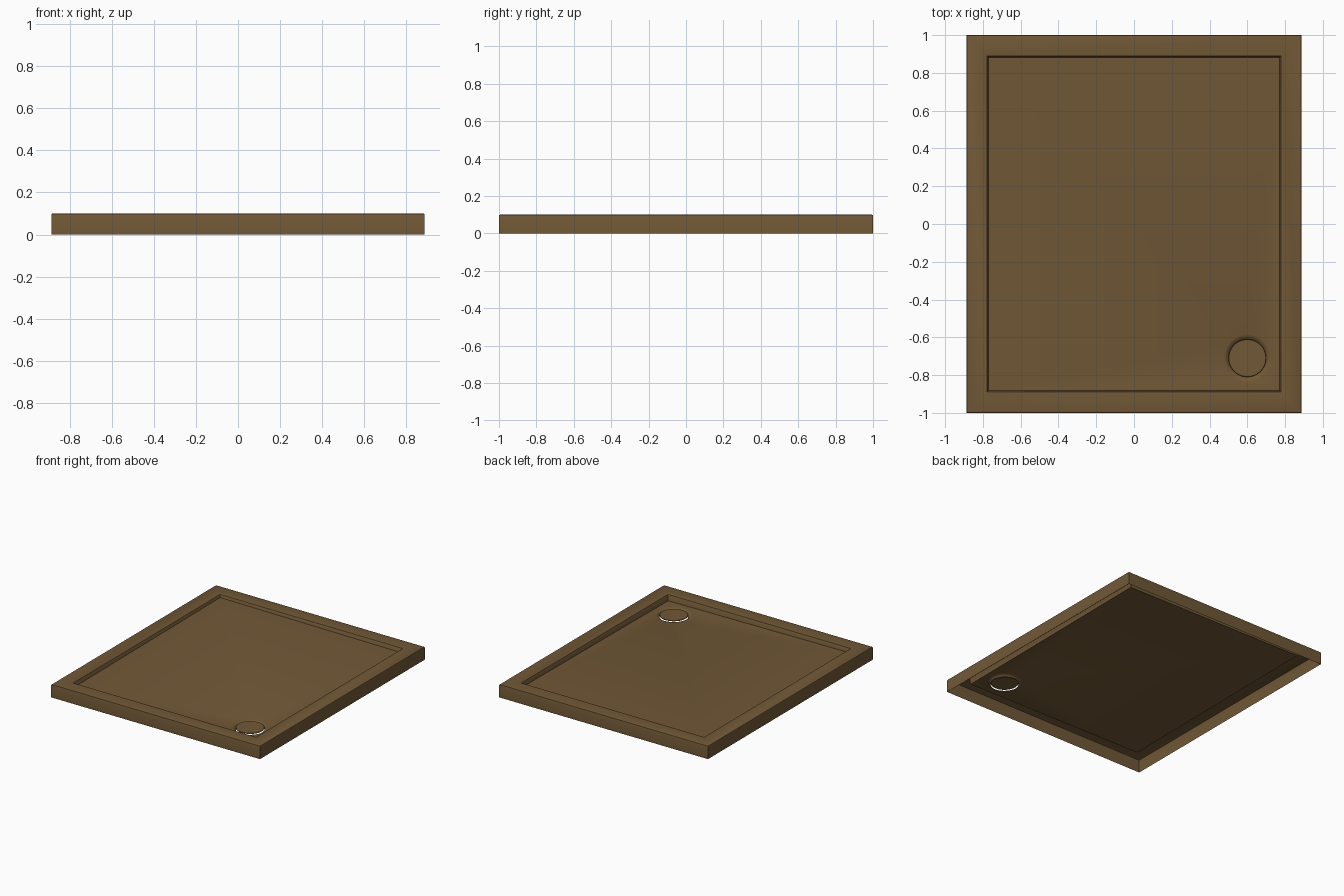
import bpy, bmesh, math

cube = bpy.data.objects.get("Cube")
if cube:
    bpy.data.objects.remove(cube, do_unlink=True)

brown = bpy.data.materials.new("warm brown")
brown.use_nodes = True
colour = (0.165, 0.098, 0.037, 1)
brown.diffuse_color = colour
brown.node_tree.nodes["Principled BSDF"].inputs["Base Color"].default_value = colour

HALF_X, HALF_Y, TOP = 0.887, 1.0, 0.1
DRAIN_X, DRAIN_Y, SEGMENTS = 0.6, -0.71, 48


def floor_z(x, y):
    """Floor plane, falling gently towards the drain corner."""
    return 0.067 - 0.008 * x + 0.007 * y


def rectangle(bm, inset, z=None):
    """Rectangular ring; without z it lies on the sloping floor."""
    x, y = HALF_X - inset, HALF_Y - inset
    corners = [(-x, -y), (x, -y), (x, y), (-x, y)]
    return [bm.verts.new((a, b, floor_z(a, b) if z is None else z)) for a, b in corners]


def circle(bm, radius, drop):
    """Ring around the drain, a given distance under the floor."""
    ring = []
    for i in range(SEGMENTS):
        angle = math.tau * i / SEGMENTS
        x = DRAIN_X + radius * math.cos(angle)
        y = DRAIN_Y + radius * math.sin(angle)
        ring.append(bm.verts.new((x, y, floor_z(x, y) - drop)))
    return ring


def skin(bm, rings):
    for low, high in zip(rings, rings[1:]):
        for i in range(len(low)):
            j = (i + 1) % len(low)
            bm.faces.new((low[i], low[j], high[j], high[i]))


def finish(bm, name):
    for face in bm.faces:
        face.smooth = True
    mesh = bpy.data.meshes.new(name)
    bm.to_mesh(mesh)
    bm.free()
    obj = bpy.data.objects.new(name, mesh)
    mesh.materials.append(brown)
    bpy.context.collection.objects.link(obj)
    bpy.ops.object.select_all(action="DESELECT")
    obj.select_set(True)
    bpy.context.view_layer.objects.active = obj
    bpy.ops.object.shade_smooth_by_angle(angle=math.radians(35))


# Tray shell: open underneath, with outer skirt, flat rim and basin wall
bm = bmesh.new()
profile = [(0, 0), (0, TOP - 0.007), (0.002, TOP - 0.002), (0.007, TOP),
           (0.106, TOP), (0.110, TOP - 0.002), (0.112, TOP - 0.006)]
rings = [rectangle(bm, inset, z) for inset, z in profile]
rings.append(rectangle(bm, 0.118))
skin(bm, rings)

# Drain funnel sinking from the floor to an open hole
funnel = [circle(bm, r, d) for r, d in [(0.125, 0), (0.115, 0.003), (0.107, 0.009), (0.1, 0.015)]]
skin(bm, funnel)

# Basin floor between the wall and the funnel
edges = []
for ring in (rings[-1], funnel[0]):
    for i, vert in enumerate(ring):
        edges.append(bm.edges.get((vert, ring[(i + 1) % len(ring)])))
bmesh.ops.triangle_fill(bm, use_beauty=True, use_dissolve=False, edges=edges)
for face in bm.faces:
    face.normal_update()
    if face.normal.z < -0.01:
        face.normal_flip()
finish(bm, "shower_tray")

# Round drain cover standing clear of the hole
bm = bmesh.new()
cover = [circle(bm, r, d) for r, d in [(0.1, 0.004), (0.1, 0.001), (0.098, -0.001)]]
skin(bm, cover)
bm.faces.new(cover[-1])
bm.faces.new(cover[0][::-1])
finish(bm, "drain_cover")
